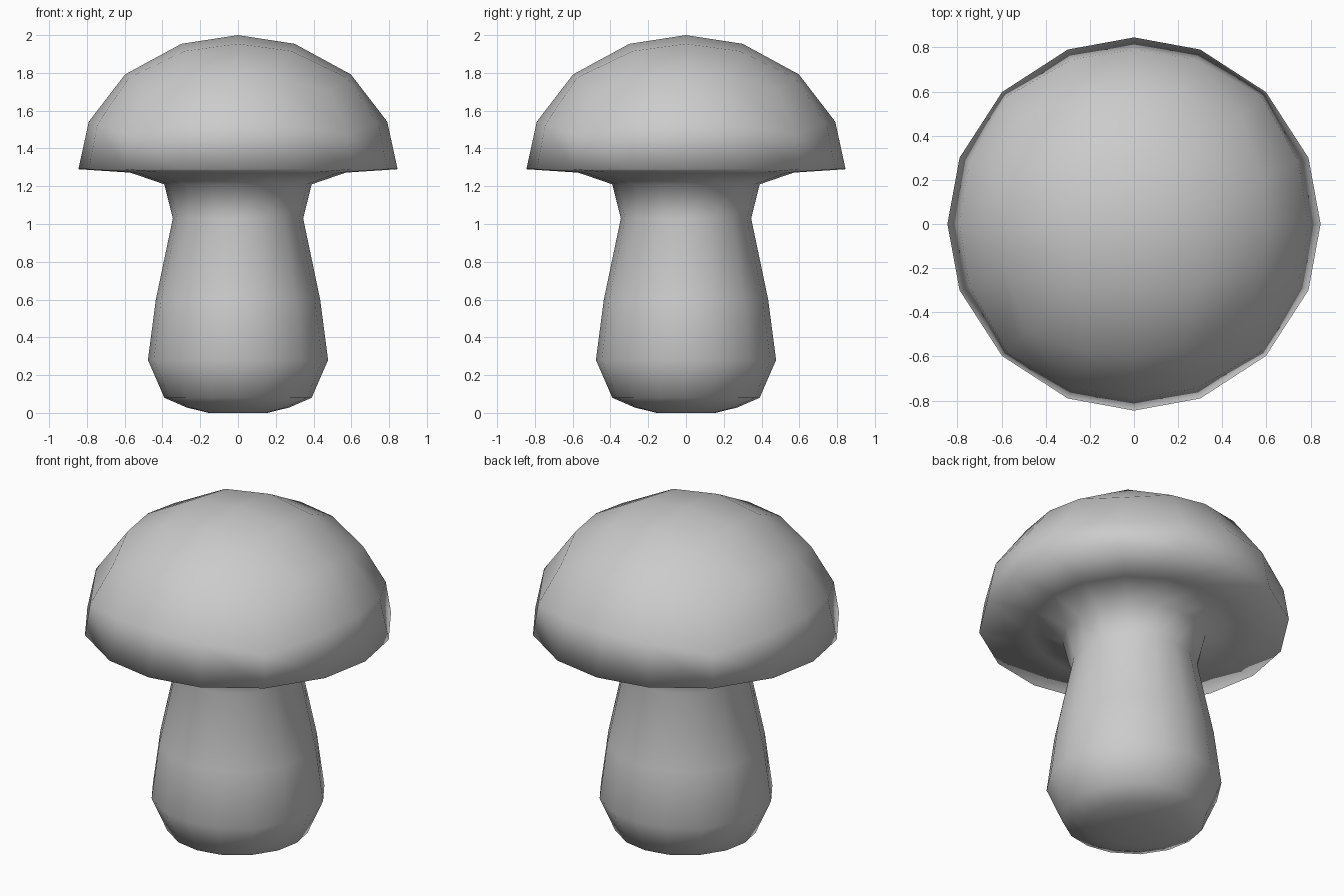
import bpy, bmesh

if "Cube" in bpy.data.objects:
    bpy.data.objects.remove(bpy.data.objects["Cube"])

RIM_R, RIM_Z, CAP_H = 0.845, 1.29, 0.71
# (radius, height) from the cap underside down the stem to the base
PROFILE = [(0.57, 1.272), (0.39, 1.21), (0.345, 1.03), (0.435, 0.60),
           (0.477, 0.28), (0.39, 0.08), (0.27, 0.028), (0.155, 0.0)]

bm = bmesh.new()

# Cap: upper half of a rounded cube with four faces per side
bmesh.ops.create_cube(bm, size=2)
bmesh.ops.subdivide_edges(bm, edges=bm.edges[:], cuts=3, use_grid_fill=True)
for v in bm.verts:
    for i in range(3):
        if 0.4 < abs(v.co[i]) < 0.6:
            v.co[i] = 0.38 if v.co[i] > 0 else -0.38
    v.co.normalize()
bmesh.ops.delete(bm, geom=[v for v in bm.verts if v.co.z < -0.01], context='VERTS')
for v in bm.verts:
    v.co = (v.co.x * RIM_R, v.co.y * RIM_R, RIM_Z + v.co.z * CAP_H)

# Underside and stem: extrude the open rim ring by ring
ring = [e for e in bm.edges if e.is_boundary]
radius = RIM_R
for r, z in PROFILE:
    geom = bmesh.ops.extrude_edge_only(bm, edges=ring)['geom']
    ring = [g for g in geom if isinstance(g, bmesh.types.BMEdge) and g.is_boundary]
    for v in {v for e in ring for v in e.verts}:
        v.co = (v.co.x * r / radius, v.co.y * r / radius, z)
    radius = r

# Flat base
bmesh.ops.holes_fill(bm, edges=ring, sides=0)
bmesh.ops.recalc_face_normals(bm, faces=bm.faces[:])
for f in bm.faces:
    f.smooth = True

mesh = bpy.data.meshes.new("mushroom")
bm.to_mesh(mesh)
bm.free()
bpy.context.collection.objects.link(bpy.data.objects.new("mushroom", mesh))
